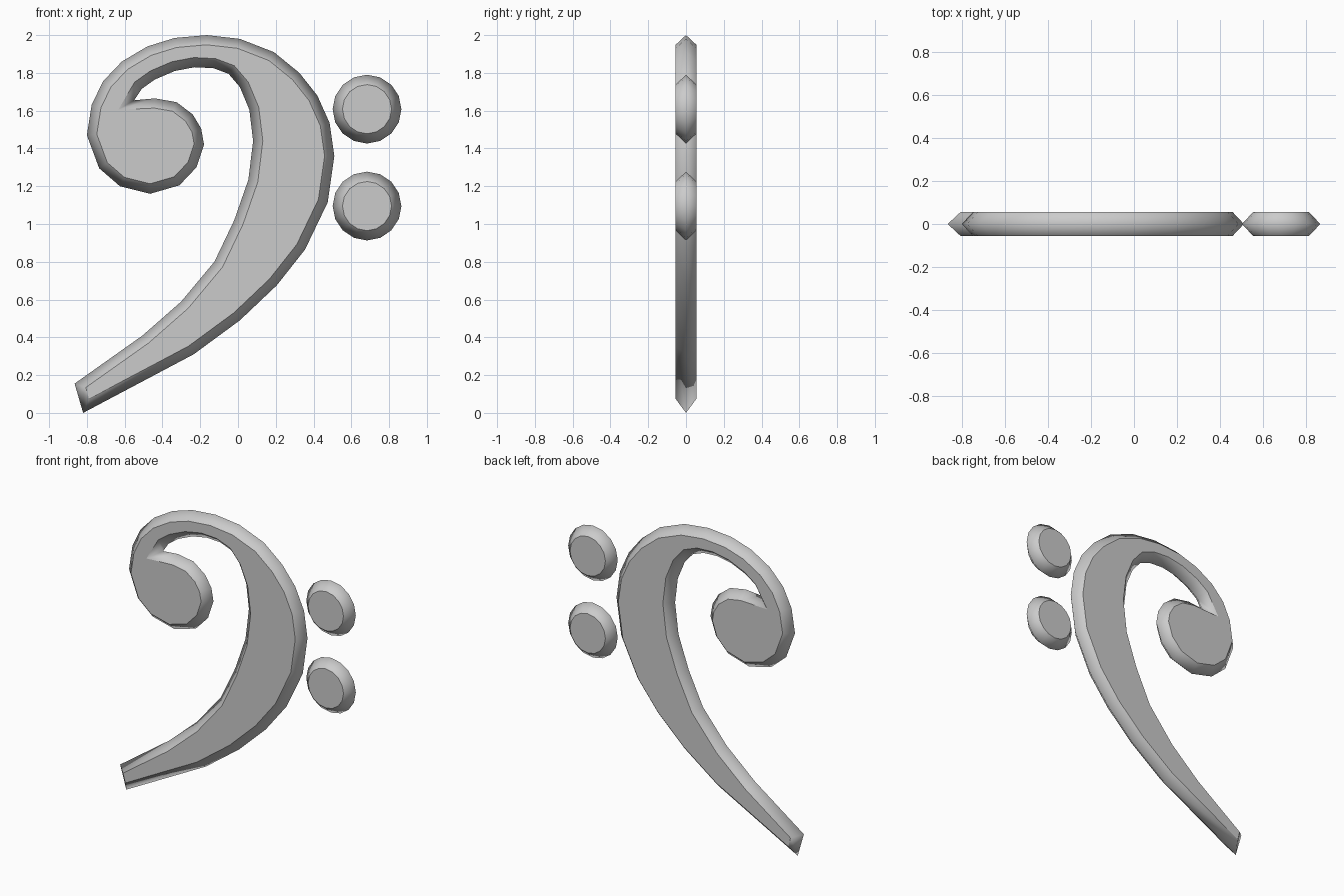
import bpy, bmesh, math
from mathutils import Vector

if "Cube" in bpy.data.objects:
    bpy.data.objects.remove(bpy.data.objects["Cube"])

DEPTH = 0.055   # half thickness at the flat faces
INSET = 0.051   # distance from the rim in to the flat face


def inset(points, dist):
    """Offset a clockwise outline inwards with mitred corners."""
    result = []
    n = len(points)
    for i, p in enumerate(points):
        a = (p - points[i - 1]).normalized()
        b = (points[(i + 1) % n] - p).normalized()
        na, nb = Vector((a.y, -a.x)), Vector((b.y, -b.x))
        result.append(p + (na + nb) * dist / max(1 + na.dot(nb), 0.45))
    return result


def bevelled_plate(name, outline):
    """Plate with a pointed rim at y = 0 and flat faces front and back."""
    rim = [Vector(p) for p in outline]
    face = inset(rim, INSET)
    bm = bmesh.new()
    loops = [[bm.verts.new((p.x, y, p.y)) for p in pts]
             for pts, y in ((face, -DEPTH), (rim, 0), (face, DEPTH))]
    for la, lb in zip(loops, loops[1:]):
        for i in range(len(rim)):
            j = (i + 1) % len(rim)
            bm.faces.new((la[i], la[j], lb[j], lb[i])).smooth = True
    for loop in (loops[0], loops[2]):
        bm.faces.new(loop)
    bmesh.ops.recalc_face_normals(bm, faces=bm.faces)
    # crisp border between flat face and bevel
    for e in bm.edges:
        if any(not f.smooth for f in e.link_faces):
            e.smooth = False
    mesh = bpy.data.meshes.new(name)
    bm.to_mesh(mesh)
    bm.free()
    obj = bpy.data.objects.new(name, mesh)
    bpy.context.collection.objects.link(obj)
    return obj


# curled stroke: inner edge upwards, round the head, back down the outside
stroke = [
    (-0.865, 0.155), (-0.505, 0.41), (-0.30, 0.59), (-0.125, 0.80),
    (-0.02, 1.02), (0.055, 1.235), (0.08, 1.44), (0.06, 1.605),
    (0.01, 1.725), (-0.05, 1.795), (-0.13, 1.825), (-0.23, 1.83),
    (-0.335, 1.81), (-0.44, 1.765), (-0.51, 1.715), (-0.55, 1.655),
    (-0.44, 1.665), (-0.325, 1.645), (-0.24, 1.58), (-0.195, 1.505),
    (-0.18, 1.42), (-0.22, 1.30), (-0.31, 1.205), (-0.465, 1.16),
    (-0.625, 1.20), (-0.735, 1.295), (-0.80, 1.47), (-0.775, 1.63),
    (-0.715, 1.755), (-0.615, 1.86), (-0.48, 1.94), (-0.335, 1.985),
    (-0.165, 2.0), (0.01, 1.98), (0.19, 1.91), (0.325, 1.80),
    (0.42, 1.68), (0.485, 1.535), (0.51, 1.36), (0.475, 1.115),
    (0.355, 0.865), (0.205, 0.675), (0.01, 0.49), (-0.235, 0.31),
    (-0.82, 0.0),
]
bevelled_plate("clef_stroke", stroke)

# two round dots
for name, z in (("upper_dot", 1.608), ("lower_dot", 1.095)):
    circle = [(0.683 + 0.182 * math.sin(k * math.tau / 16),
               z + 0.182 * math.cos(k * math.tau / 16)) for k in range(16)]
    bevelled_plate(name, circle)
